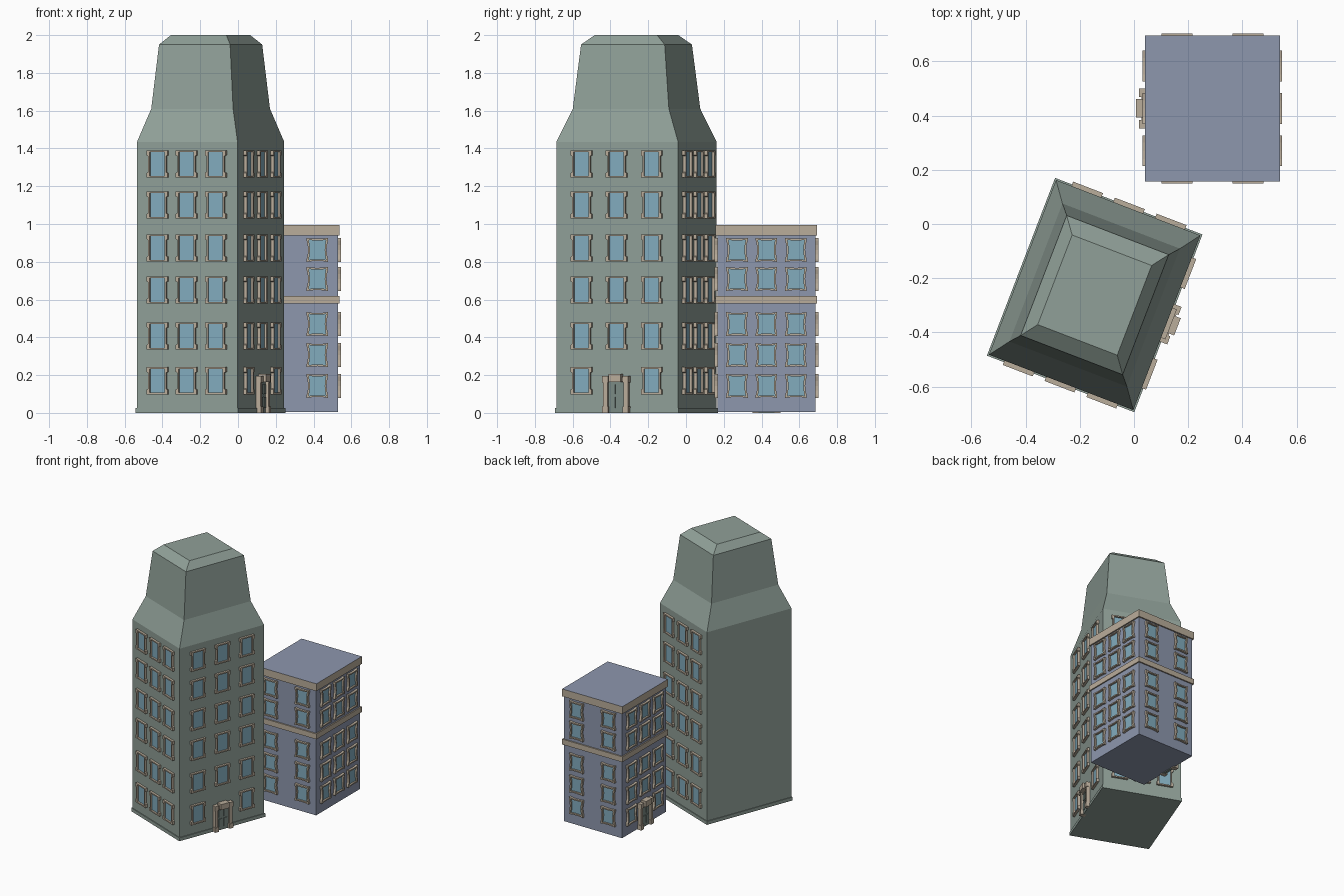
import bpy, bmesh, math
from mathutils import Matrix, Vector

if "Cube" in bpy.data.objects:
    bpy.data.objects.remove(bpy.data.objects["Cube"])


def material(name, rgb):
    m = bpy.data.materials.new(name)
    lin = [((c / 255 + 0.055) / 1.055) ** 2.4 for c in rgb]
    m.diffuse_color = (*lin, 1)
    m.use_nodes = True
    m.node_tree.nodes["Principled BSDF"].inputs["Base Color"].default_value = m.diffuse_color
    return m


GREEN = material("sage_wall", (144, 160, 152))
BLUE = material("blue_grey_wall", (141, 151, 174))
TRIM = material("sandstone_trim", (186, 173, 155))
GLASS = material("window_glass", (130, 172, 190))
DOOR = material("door_grey_green", (122, 138, 132))


def finish(name, bm, *mats):
    bmesh.ops.recalc_face_normals(bm, faces=bm.faces)
    me = bpy.data.meshes.new(name)
    bm.to_mesh(me)
    bm.free()
    for m in mats:
        me.materials.append(m)
    ob = bpy.data.objects.new(name, me)
    bpy.context.collection.objects.link(ob)
    return ob


def box(bm, mat, x0, x1, y0, y1, z0, z1):
    size = Matrix.Diagonal((x1 - x0, y1 - y0, z1 - z0, 1))
    mid = Matrix.Translation(((x0 + x1) / 2, (y0 + y1) / 2, (z0 + z1) / 2))
    bmesh.ops.create_cube(bm, size=1, matrix=mat @ mid @ size)


def loft(bm, mat, rings):
    """Stack rectangles (width, depth, z) into a closed solid."""
    loops = []
    for w, d, z in rings:
        loops.append([bm.verts.new(mat @ Vector((sx * w / 2, sy * d / 2, z)))
                      for sx, sy in ((-1, -1), (1, -1), (1, 1), (-1, 1))])
    bm.faces.new(loops[0][::-1])
    bm.faces.new(loops[-1])
    for a, b in zip(loops, loops[1:]):
        for i in range(4):
            j = (i + 1) % 4
            bm.faces.new((a[i], a[j], b[j], b[i]))


def four_way(quarter):
    """Mirror a corner profile into a full closed outline."""
    right = quarter + [(x, -y) for x, y in reversed(quarter) if y > 0]
    left = [(-x, -y) for x, y in right if x > 0]
    if quarter[0][0] == 0:          # outline has mid points on top and bottom
        return right + left
    return right + left


def frame(bm, mat, outer, inner, depth):
    """Raised window surround between two matching outlines."""
    rings = [[bm.verts.new(mat @ Vector((x, y, z))) for x, y in pts]
             for pts, z in ((outer, 0), (outer, depth), (inner, depth), (inner, 0))]
    n = len(outer)
    for a, b in zip(rings, rings[1:] + rings[:1]):
        for i in range(n):
            j = (i + 1) % n
            bm.faces.new((a[i], a[j], b[j], b[i]))


def wall(centre, angle, dist):
    """Matrix of a wall: x along the wall, y up, z outwards."""
    n = Vector((math.cos(angle), math.sin(angle), 0))
    t = Vector((-n.y, n.x, 0))
    p = Vector(centre) + n * dist
    return Matrix(((t.x, 0, n.x, p.x), (t.y, 0, n.y, p.y),
                   (0, 1, 0, 0), (0, 0, 0, 1)))


def windows(prefix, walls, rows, outer, inner, gw, gh):
    """walls: (matrix, columns, has_door); the door replaces a lowest window."""
    fr, gl = bmesh.new(), bmesh.new()
    for mat, cols, has_door in walls:
        for z in rows:
            for c in cols:
                if has_door and c == 0 and z == rows[-1]:
                    continue
                m = mat @ Matrix.Translation((c, z, 0))
                frame(fr, m, outer, inner, 0.017)
                box(gl, m, -gw, gw, -gh, gh, -0.002, 0.004)
    finish(prefix + "_window_frames", fr, TRIM)
    finish(prefix + "_window_glass", gl, GLASS)


def door(prefix, mat):
    bm = bmesh.new()
    for s in (-1, 1):
        x = s * 0.058
        box(bm, mat, x - 0.012, x + 0.012, 0.03, 0.165, -0.01, 0.025)   # pilaster
        box(bm, mat, x - 0.016, x + 0.016, 0, 0.035, -0.01, 0.03)       # foot
        box(bm, mat, x - 0.016, x + 0.016, 0.16, 0.195, -0.01, 0.03)    # capital
    box(bm, mat, -0.045, 0.045, 0.165, 0.19, -0.01, 0.022)              # lintel
    box(bm, mat, -0.034, 0.034, 0.163, 0.205, -0.01, 0.042)             # keystone
    finish(prefix + "_door_surround", bm, TRIM)
    bm = bmesh.new()
    box(bm, mat, -0.047, 0.047, 0, 0.166, -0.01, 0.01)
    for s in (-1, 1):
        for y0, y1 in ((0.025, 0.085), (0.1, 0.15)):
            x = s * 0.021
            box(bm, mat, x - 0.014, x + 0.014, y0, y1, 0.005, 0.015)
    finish(prefix + "_door_leaf", bm, DOOR)


# Tower: tapered body and plinth, turned clockwise
TURN = math.radians(-21)
TC = (-0.145, -0.262, 0)
tm = Matrix.Translation(TC) @ Matrix.Rotation(TURN, 4, 'Z')
bm = bmesh.new()
loft(bm, tm, [(0.57, 0.69, 0.003), (0.57, 0.69, 1.435), (0.464, 0.545, 1.61),
              (0.403, 0.474, 1.95), (0.314, 0.354, 2.0)])
finish("tower_body", bm, GREEN)
bm = bmesh.new()
loft(bm, tm, [(0.582, 0.702, 0), (0.582, 0.702, 0.025)])
finish("tower_plinth", bm, GREEN)

# Tower windows: eared surrounds on front, right and back; left wall is blank
t_front = wall(TC, TURN - math.pi / 2, 0.345)
t_right = wall(TC, TURN, 0.285)
t_back = wall(TC, TURN + math.pi / 2, 0.345)
outer = four_way([(0.059, 0.072), (0.059, 0.047), (0.05, 0.042)])
inner = four_way([(0.042, 0.063), (0.042, 0.047), (0.042, 0.042)])
narrow, wide = (-0.165, 0, 0.165), (-0.199, 0, 0.199)
windows("tower", [(t_front, narrow, False), (t_right, wide, True), (t_back, narrow, False)],
        (1.317, 1.10, 0.873, 0.65, 0.407, 0.17), outer, inner, 0.046, 0.066)
door("tower", t_right)

# Annex: square block with two trim bands; the top band carries the roof
AC = (0.289, 0.426, 0)
am = Matrix.Translation(AC)
bm = bmesh.new()
loft(bm, am, [(0.48, 0.518, 0.006), (0.48, 0.518, 0.96)])
finish("annex_body", bm, BLUE)
bm = bmesh.new()
loft(bm, am, [(0.498, 0.537, 0.58), (0.498, 0.537, 0.62)])
finish("annex_middle_band", bm, TRIM)
bm = bmesh.new()
loft(bm, am, [(0.498, 0.537, 0.94), (0.498, 0.537, 0.995)])
roof = finish("annex_roof_band", bm, TRIM, BLUE)
for p in roof.data.polygons:
    p.material_index = 1 if p.normal.z > 0.5 else 0

# Annex windows: pinched surrounds on all four walls
a_right = wall(AC, 0, 0.24)
a_back = wall(AC, math.pi / 2, 0.259)
a_left = wall(AC, math.pi, 0.24)
a_front = wall(AC, -math.pi / 2, 0.259)
outer = four_way([(0, 0.059), (0.03, 0.06), (0.057, 0.064), (0.057, 0.05), (0.051, 0.025), (0.049, 0)])
inner = four_way([(0, 0.05), (0.03, 0.051), (0.045, 0.053), (0.044, 0.045), (0.041, 0.025), (0.039, 0)])
three, two = (-0.156, 0, 0.156), (-0.131, 0.131)
windows("annex", [(a_right, three, False), (a_left, three, True),
                  (a_front, two, False), (a_back, two, False)],
        (0.863, 0.709, 0.47, 0.306, 0.143), outer, inner, 0.047, 0.055)
door("annex", a_left)
